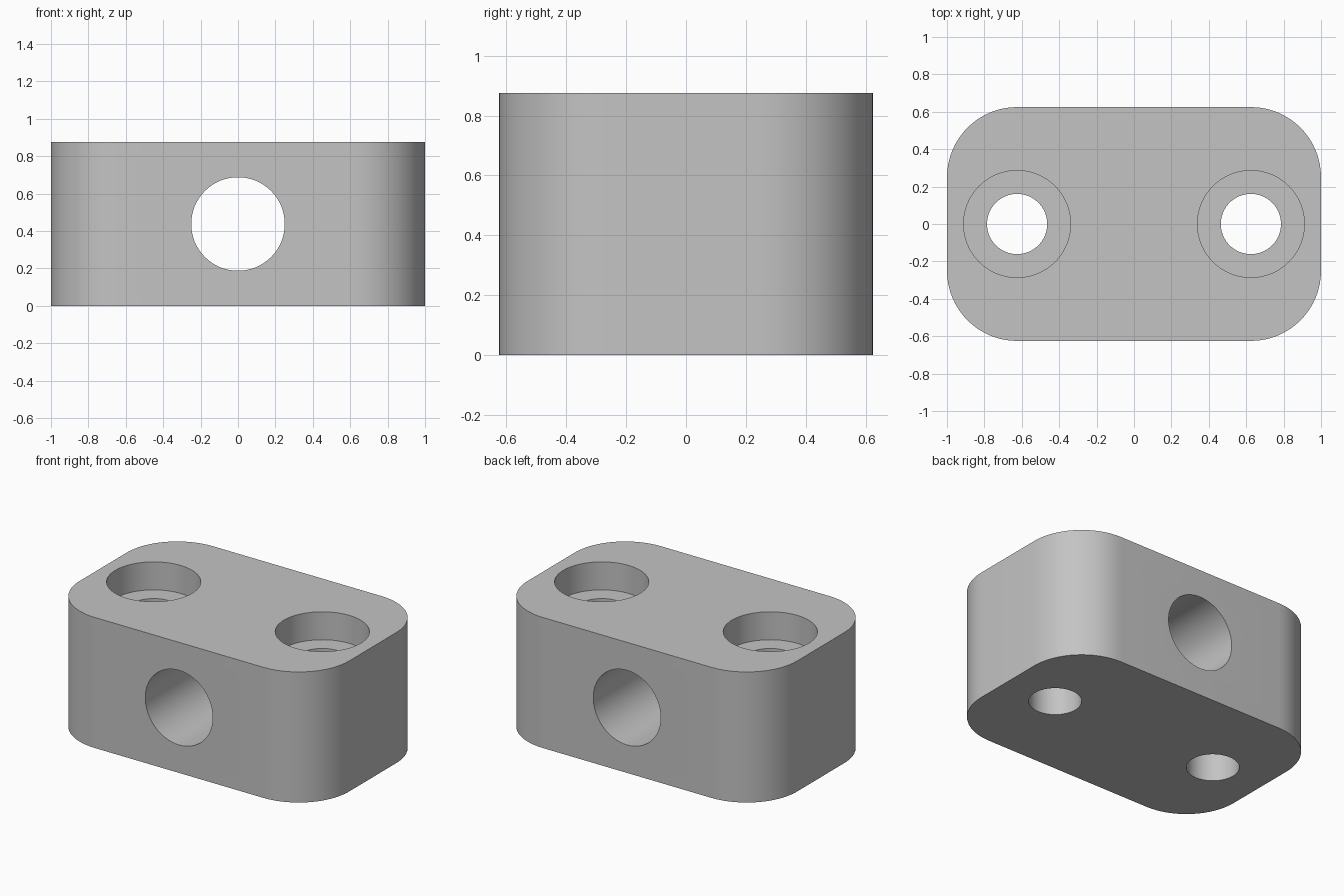
import bpy
import bmesh
from math import radians

LENGTH, DEPTH, HEIGHT = 2.0, 1.25, 0.875
CORNER = 0.375

if "Cube" in bpy.data.objects:
    bpy.data.objects.remove(bpy.data.objects["Cube"], do_unlink=True)

grey = bpy.data.materials.new("plain grey")
grey.use_nodes = True
colour = (0.55, 0.55, 0.55, 1)
grey.diffuse_color = colour
for node in grey.node_tree.nodes:
    if node.type == "BSDF_PRINCIPLED":
        node.inputs["Base Color"].default_value = colour

# Block with rounded vertical corners
bpy.ops.mesh.primitive_cube_add(size=1, location=(0, 0, HEIGHT / 2))
block = bpy.context.object
block.name = "mounting_block"
block.scale = (LENGTH, DEPTH, HEIGHT)
bpy.ops.object.transform_apply(location=True, rotation=True, scale=True)
block.data.materials.append(grey)
bm = bmesh.new()
bm.from_mesh(block.data)
uprights = [e for e in bm.edges
            if abs(e.verts[0].co.z - e.verts[1].co.z) > HEIGHT / 2]
bmesh.ops.bevel(bm, geom=uprights, offset=CORNER, segments=16,
                profile=0.5, affect="EDGES")
bm.to_mesh(block.data)
bm.free()


def drill(name, radius, length, location, rotation=(0, 0, 0)):
    """Cut a round hole through the block, then discard the cutter."""
    bpy.ops.mesh.primitive_cylinder_add(vertices=64, radius=radius, depth=length,
                                        location=location, rotation=rotation)
    cutter = bpy.context.object
    cutter.name = name
    cutter.hide_render = True
    cutter.data.materials.append(grey)
    cut = block.modifiers.new(name, "BOOLEAN")
    cut.operation = "DIFFERENCE"
    cut.solver = "EXACT"
    cut.object = cutter
    bpy.ops.object.select_all(action="DESELECT")
    block.select_set(True)
    bpy.context.view_layer.objects.active = block
    bpy.ops.object.modifier_apply(modifier=cut.name)
    bpy.data.objects.remove(cutter, do_unlink=True)


# Cross bore from front to back
drill("cross_bore", 0.25, DEPTH * 2, (0, 0, HEIGHT / 2), (radians(90), 0, 0))

# Counterbored bolt holes on both sides
for side in (-1, 1):
    x = side * 0.625
    drill("counterbore", 0.286, 0.375, (x, 0, HEIGHT))
    drill("bolt_hole", 0.161, HEIGHT * 2, (x, 0, HEIGHT / 2))

bpy.ops.object.shade_smooth_by_angle(angle=radians(30))
